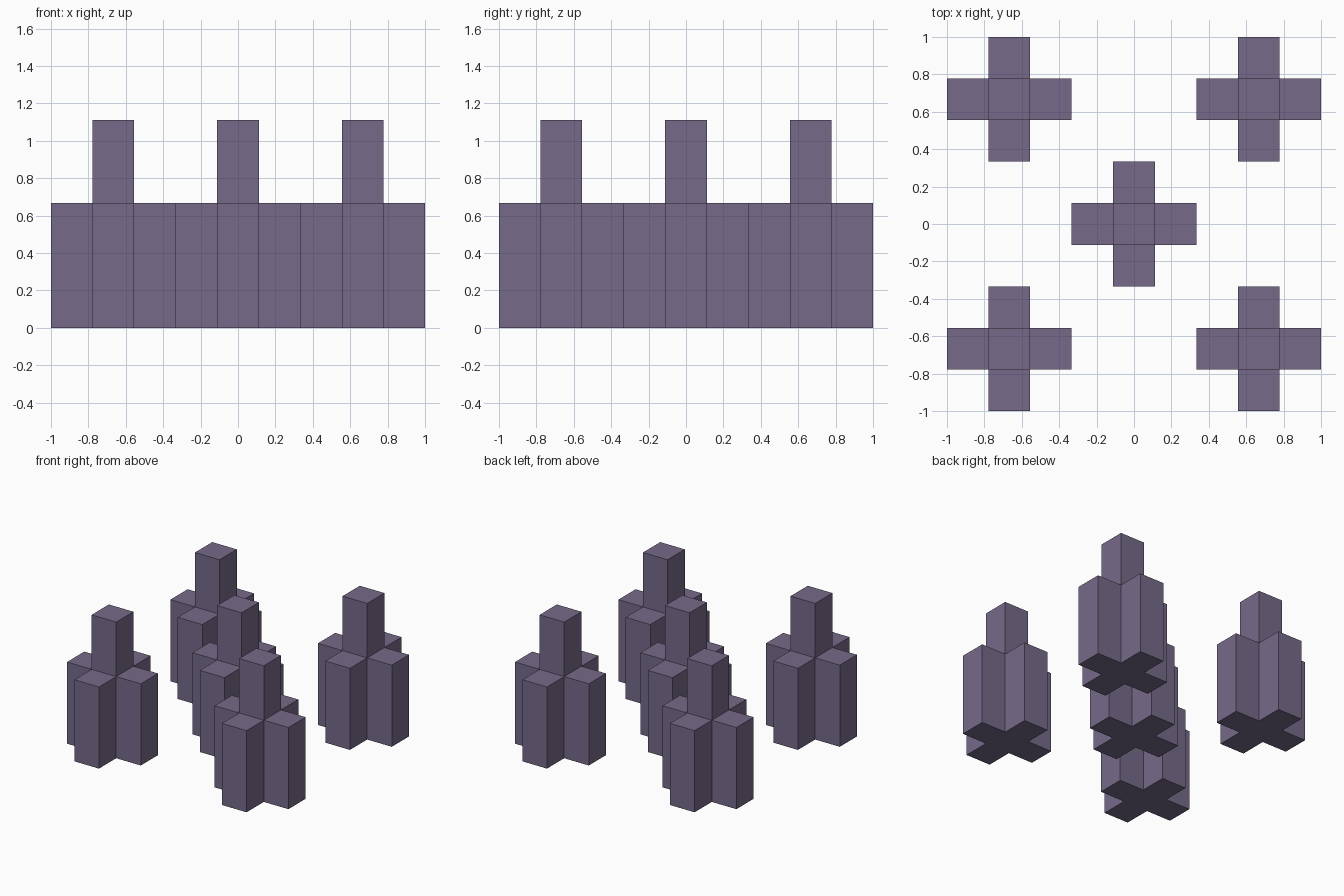
import bpy, bmesh

if "Cube" in bpy.data.objects:
    bpy.data.objects.remove(bpy.data.objects["Cube"])

CELL = 2 / 9          # width of one arm of the cross
BODY_H = 3 * CELL     # height of the cross-shaped body
TOWER_H = 2 * CELL    # extra height of the central tower

mat = bpy.data.materials.new("muted purple")
mat.diffuse_color = (0.181, 0.144, 0.25, 1)
mat.use_nodes = True
mat.node_tree.nodes["Principled BSDF"].inputs["Base Color"].default_value = mat.diffuse_color


def cross_tower_mesh():
    bm = bmesh.new()
    # plus-shaped footprint made of five square cells
    for cx, cy in ((0, 0), (1, 0), (-1, 0), (0, 1), (0, -1)):
        bm.faces.new([bm.verts.new(((cx + dx) * CELL, (cy + dy) * CELL, 0))
                      for dx, dy in ((-.5, -.5), (.5, -.5), (.5, .5), (-.5, .5))])
    bmesh.ops.remove_doubles(bm, verts=bm.verts[:], dist=1e-4)
    # raise the body, keeping the underside
    ext = bmesh.ops.extrude_face_region(bm, geom=bm.faces[:], use_keep_orig=True)
    bmesh.ops.translate(bm, vec=(0, 0, BODY_H),
                        verts=[g for g in ext["geom"] if isinstance(g, bmesh.types.BMVert)])
    # raise the middle cell into the tower
    mid = [f for f in bm.faces
           if (f.calc_center_median().xy.length < 1e-4
               and f.calc_center_median().z > BODY_H - 1e-4)]
    ext = bmesh.ops.extrude_discrete_faces(bm, faces=mid)
    for f in ext["faces"]:
        bmesh.ops.translate(bm, vec=(0, 0, TOWER_H), verts=f.verts[:])
    bmesh.ops.recalc_face_normals(bm, faces=bm.faces[:])
    me = bpy.data.meshes.new("cross_tower")
    bm.to_mesh(me)
    bm.free()
    me.materials.append(mat)
    return me


# one tower in the middle and one at each corner
mesh = cross_tower_mesh()
D = 3 * CELL
for name, x, y in (("centre", 0, 0), ("front_left", -D, -D), ("front_right", D, -D),
                   ("back_left", -D, D), ("back_right", D, D)):
    ob = bpy.data.objects.new(name + "_tower", mesh)
    ob.location = (x, y, 0)
    bpy.context.collection.objects.link(ob)
